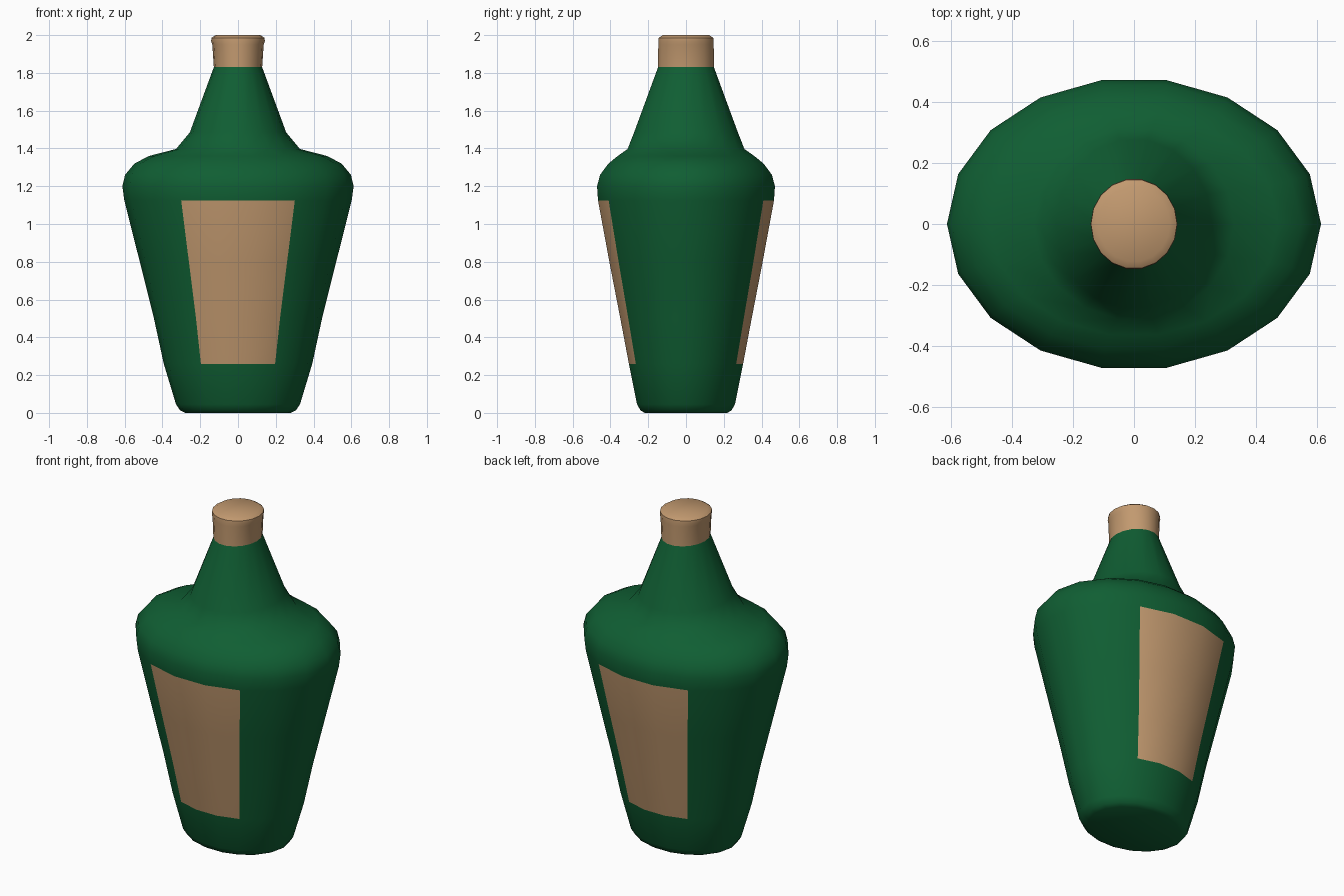
import bpy, bmesh, math

if "Cube" in bpy.data.objects:
    bpy.data.objects.remove(bpy.data.objects["Cube"])

SIDES = 18


def material(name, rgb):
    m = bpy.data.materials.new(name)
    m.diffuse_color = (*rgb, 1)
    m.use_nodes = True
    m.node_tree.nodes["Principled BSDF"].inputs["Base Color"].default_value = m.diffuse_color
    return m


green = material("bottle green", (0.005, 0.112, 0.033))
tan = material("cork tan", (0.54, 0.32, 0.16))


def elliptical_lathe(name, profile, mats, cap_bottom, cap_top, angle):
    """Stack elliptical rings given as (z, x radius, y radius)."""
    bm = bmesh.new()
    rings = []
    for z, rx, ry in profile:
        rings.append([bm.verts.new((rx * math.cos(2 * math.pi * i / SIDES),
                                    ry * math.sin(2 * math.pi * i / SIDES), z))
                      for i in range(SIDES)])
    for low, high in zip(rings, rings[1:]):
        for i in range(SIDES):
            j = (i + 1) % SIDES
            f = bm.faces.new((low[i], low[j], high[j], high[i]))
            # label: the three front and three back sectors of the body
            z = f.calc_center_median().z
            if len(mats) > 1 and 0.26 < z < 1.125 and i % 9 in (3, 4, 5):
                f.material_index = 1
    if cap_bottom:
        bm.faces.new(rings[0][::-1])
    if cap_top:
        bm.faces.new(rings[-1])
    me = bpy.data.meshes.new(name)
    bm.to_mesh(me)
    bm.free()
    for m in mats:
        me.materials.append(m)
    ob = bpy.data.objects.new(name, me)
    bpy.context.collection.objects.link(ob)
    bpy.ops.object.select_all(action='DESELECT')
    ob.select_set(True)
    bpy.context.view_layer.objects.active = ob
    bpy.ops.object.shade_smooth_by_angle(angle=math.radians(angle))
    return ob


# Bottle: tapered body, rounded shoulder, conical neck
elliptical_lathe("bottle", [
    (0.000, 0.280, 0.222), (0.014, 0.307, 0.245), (0.045, 0.328, 0.263),
    (0.260, 0.393, 0.307), (0.500, 0.445, 0.353), (0.800, 0.520, 0.412),
    (1.125, 0.602, 0.473), (1.200, 0.612, 0.478), (1.260, 0.598, 0.462),
    (1.320, 0.548, 0.417), (1.360, 0.472, 0.367), (1.397, 0.328, 0.314),
    (1.485, 0.255, 0.279), (1.830, 0.128, 0.150),
], [green, tan], True, False, 60)

# Cork: slightly flared stopper with a bevelled top
elliptical_lathe("cork", [
    (1.830, 0.128, 0.150), (1.950, 0.136, 0.149), (1.968, 0.142, 0.149),
    (1.985, 0.141, 0.147), (2.000, 0.118, 0.124),
], [tan], False, True, 35)
